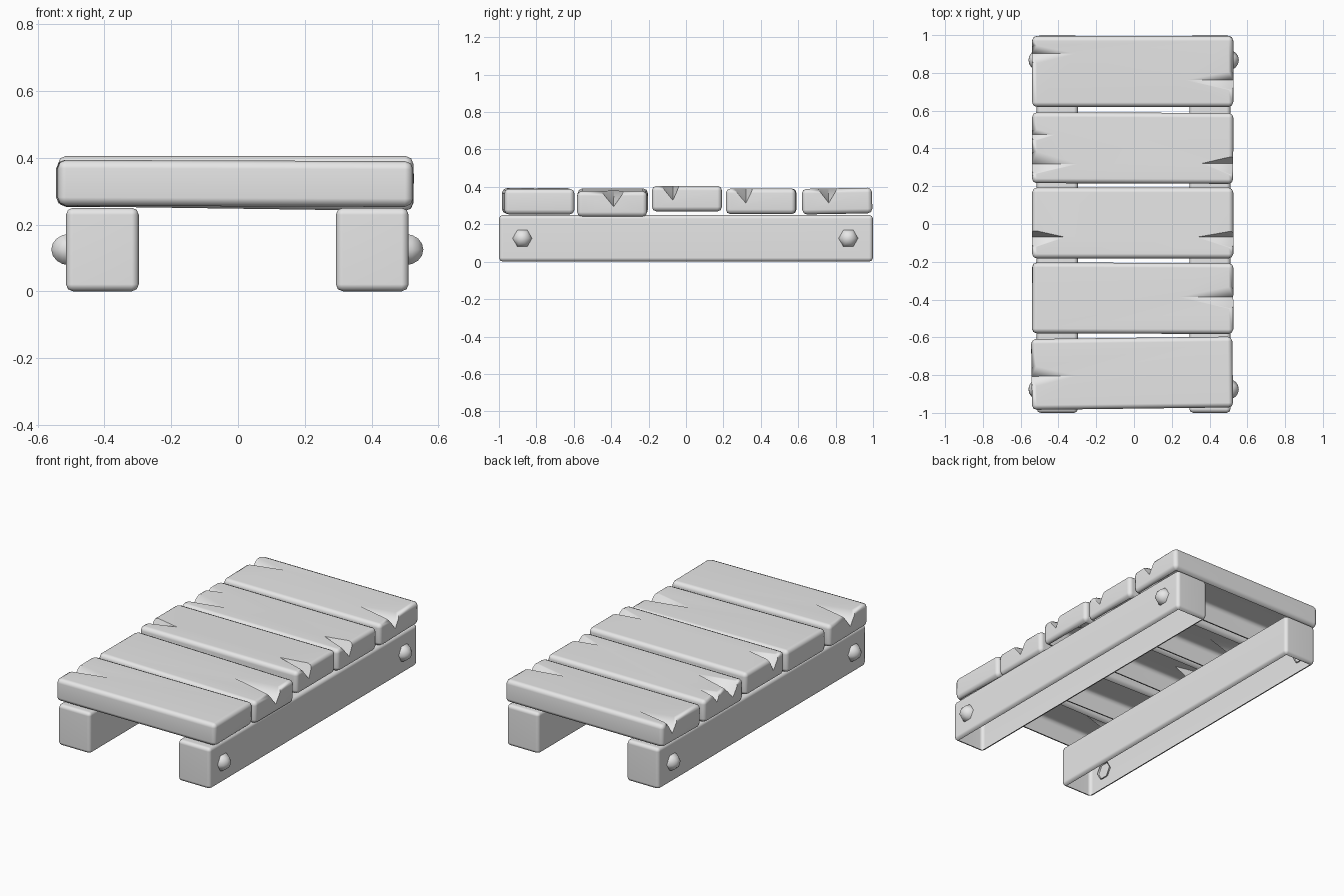
import bpy, bmesh
from math import radians, pi
from mathutils import Matrix, Vector

if "Cube" in bpy.data.objects:
    bpy.data.objects.remove(bpy.data.objects["Cube"])

GREY = bpy.data.materials.new("plain grey")
GREY.use_nodes = True
GREY.diffuse_color = (0.8, 0.8, 0.8, 1)
GREY.node_tree.nodes["Principled BSDF"].inputs["Base Color"].default_value = (0.8, 0.8, 0.8, 1)


def add_object(name, bm):
    bmesh.ops.recalc_face_normals(bm, faces=bm.faces)
    mesh = bpy.data.meshes.new(name)
    bm.to_mesh(mesh)
    bm.free()
    mesh.materials.append(GREY)
    obj = bpy.data.objects.new(name, mesh)
    bpy.context.collection.objects.link(obj)
    return obj


def activate(obj):
    bpy.ops.object.select_all(action="DESELECT")
    obj.select_set(True)
    bpy.context.view_layer.objects.active = obj


def smooth(obj, angle):
    activate(obj)
    bpy.ops.object.shade_smooth_by_angle(angle=radians(angle))


# Timbers are hollow shells: remove the flat underside, keep its rounded rim,
# and shade the rounded edges softly while the broad faces stay flat
def finish_timber(obj):
    bm = bmesh.new()
    bm.from_mesh(obj.data)
    under = [f for f in bm.faces if f.normal.z < -0.99]
    bmesh.ops.delete(bm, geom=under, context="FACES")
    bm.to_mesh(obj.data)
    bm.free()
    smooth(obj, 60)
    mod = obj.modifiers.new("soft_edges", "WEIGHTED_NORMAL")
    mod.keep_sharp = True


def rounded_box(name, size, bevel):
    bm = bmesh.new()
    bmesh.ops.create_cube(bm, size=1)
    bmesh.ops.scale(bm, vec=size, verts=bm.verts)
    bmesh.ops.bevel(bm, geom=bm.edges[:], offset=bevel, segments=2, profile=0.5, affect="EDGES")
    return add_object(name, bm)


# Split wedges: side (+1 or -1), valley y, length, depth
# The steep bank lies towards +y and the gentle bank towards -y
def split_cutter(cracks, half_x, top):
    bm = bmesh.new()
    for side, y, length, depth, steep, gentle in cracks:
        tip = Vector((side * (half_x - length), y, top + 0.002))
        rim = [(y + steep, 0), (y, -depth), (y - gentle, 0), (y, 0.06)]
        base = []
        for ry, rz in rim:
            corner = Vector((side * half_x, ry, top + 0.002 + rz))
            base.append(bm.verts.new(tip + (corner - tip) * 1.2))
        apex = bm.verts.new(tip)
        bm.faces.new(base)
        for i in range(4):
            bm.faces.new((apex, base[i], base[(i + 1) % 4]))
    cutter = add_object("split_cutter", bm)
    cutter.hide_render = True
    return cutter


PLANK = Vector((1.065, 0.375, 0.137))


def plank(name, centre, tilt, cracks):
    obj = rounded_box(name, PLANK, 0.025)
    cutter = split_cutter(cracks, PLANK.x / 2, PLANK.z / 2)
    mod = obj.modifiers.new("splits", "BOOLEAN")
    mod.operation = "DIFFERENCE"
    mod.solver = "EXACT"
    mod.object = cutter
    activate(obj)
    bpy.ops.object.modifier_apply(modifier=mod.name)
    bpy.data.objects.remove(cutter)
    obj.location = centre
    obj.rotation_euler = [radians(a) for a in tilt]
    finish_timber(obj)


# Deck planks, front to back, each slightly crooked
plank("deck_plank_front", (-0.01, -0.79, 0.323), (0, 0.2, 0.7),
      [(-1, -0.01, 0.25, 0.08, 0.06, 0.06)])
plank("deck_plank_second", (-0.007, -0.393, 0.316), (0, 0.8, -0.2),
      [(1, 0.008, 0.3, 0.085, 0.06, 0.07)])
plank("deck_plank_middle", (-0.007, 0.005, 0.337), (0, 0, 0),
      [(-1, -0.075, 0.18, 0.08, 0.04, 0.06),
       (1, -0.075, 0.2, 0.08, 0.035, 0.065)])
plank("deck_plank_fourth", (-0.007, 0.402, 0.323), (0, 0, -0.2),
      [(-1, 0.07, 0.13, 0.05, 0.035, 0.04),
       (-1, -0.085, 0.25, 0.08, 0.075, 0.06),
       (1, -0.08, 0.17, 0.08, 0.04, 0.07)])
plank("deck_plank_back", (-0.007, 0.808, 0.324), (1, 0, 0),
      [(-1, 0.095, 0.24, 0.08, 0.05, 0.06),
       (1, -0.045, 0.26, 0.08, 0.05, 0.06)])

# Support rails with a domed six-sided bolt at each end
for side, label in ((1, "left"), (-1, "right")):
    rail = rounded_box(label + "_rail", (0.218, 2, 0.25), 0.021)
    rail.location = (side * 0.404 - 0.002, 0, 0.125)
    finish_timber(rail)
    for y, end in ((-0.875, "front"), (0.868, "back")):
        bm = bmesh.new()
        bmesh.ops.create_uvsphere(bm, u_segments=6, v_segments=8, radius=0.054)
        bmesh.ops.transform(bm, matrix=Matrix.Rotation(side * pi / 2, 4, "Y"), verts=bm.verts)
        bmesh.ops.bisect_plane(bm, geom=bm.verts[:] + bm.edges[:] + bm.faces[:],
                               plane_co=(0, 0, 0), plane_no=(-side, 0, 0), clear_outer=True)
        bolt = add_object(f"{label}_{end}_bolt", bm)
        bolt.location = (side * 0.503 - 0.002, y, 0.125)
        smooth(bolt, 80)
